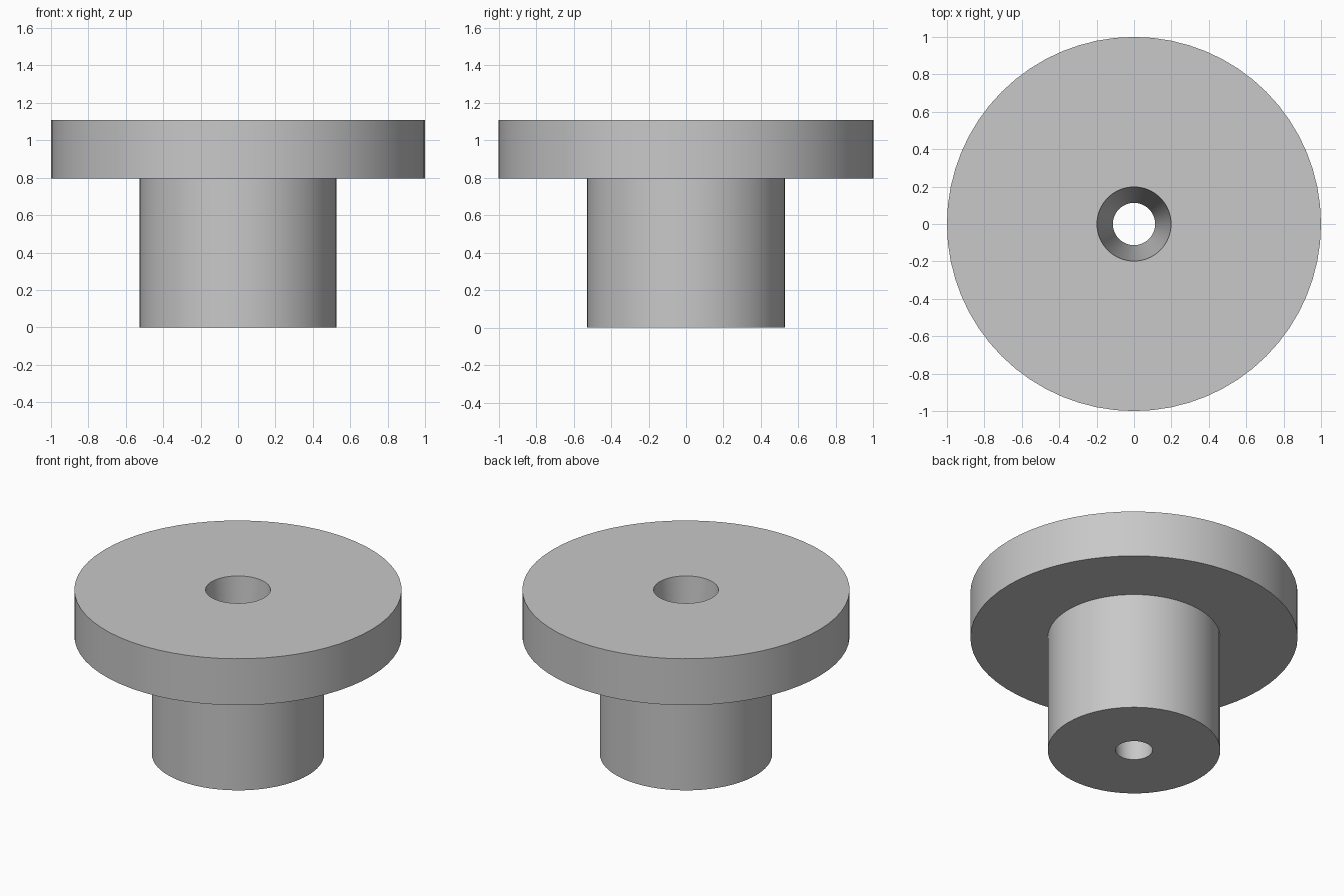
import bpy
import bmesh
import math

SEGMENTS = 64

if "Cube" in bpy.data.objects:
    bpy.data.objects.remove(bpy.data.objects["Cube"], do_unlink=True)

# Single plain grey
grey = bpy.data.materials.new("plain_grey")
grey.use_nodes = True
colour = (0.58, 0.58, 0.58, 1.0)
grey.diffuse_color = colour
grey.node_tree.nodes["Principled BSDF"].inputs["Base Color"].default_value = colour


def lathe(name, profile, material):
    """Revolve a closed (radius, height) profile around the z axis."""
    bm = bmesh.new()
    verts = [bm.verts.new((r, 0, z)) for r, z in profile]
    edges = [bm.edges.new((v, verts[(i + 1) % len(verts)]))
             for i, v in enumerate(verts)]
    bmesh.ops.spin(bm, geom=verts + edges, cent=(0, 0, 0), axis=(0, 0, 1),
                   angle=math.tau, steps=SEGMENTS, use_merge=True)
    bmesh.ops.remove_doubles(bm, verts=bm.verts, dist=1e-5)
    bmesh.ops.recalc_face_normals(bm, faces=bm.faces)
    mesh = bpy.data.meshes.new(name)
    bm.to_mesh(mesh)
    bm.free()
    mesh.materials.append(material)
    obj = bpy.data.objects.new(name, mesh)
    bpy.context.collection.objects.link(obj)
    bpy.ops.object.select_all(action='DESELECT')
    obj.select_set(True)
    bpy.context.view_layer.objects.active = obj
    bpy.ops.object.shade_smooth_by_angle(angle=math.radians(30))
    return obj


# Stem, wide flange and tapered through-hole in one turned piece
STEM_R, FLANGE_R = 0.527, 1.0
HOLE_BOTTOM_R, HOLE_TOP_R = 0.113, 0.198
SHOULDER_Z, TOP_Z = 0.795, 1.108

lathe("flanged_bushing", [
    (HOLE_BOTTOM_R, 0),
    (STEM_R, 0),
    (STEM_R, SHOULDER_Z),
    (FLANGE_R, SHOULDER_Z),
    (FLANGE_R, TOP_Z),
    (HOLE_TOP_R, TOP_Z),
], grey)
